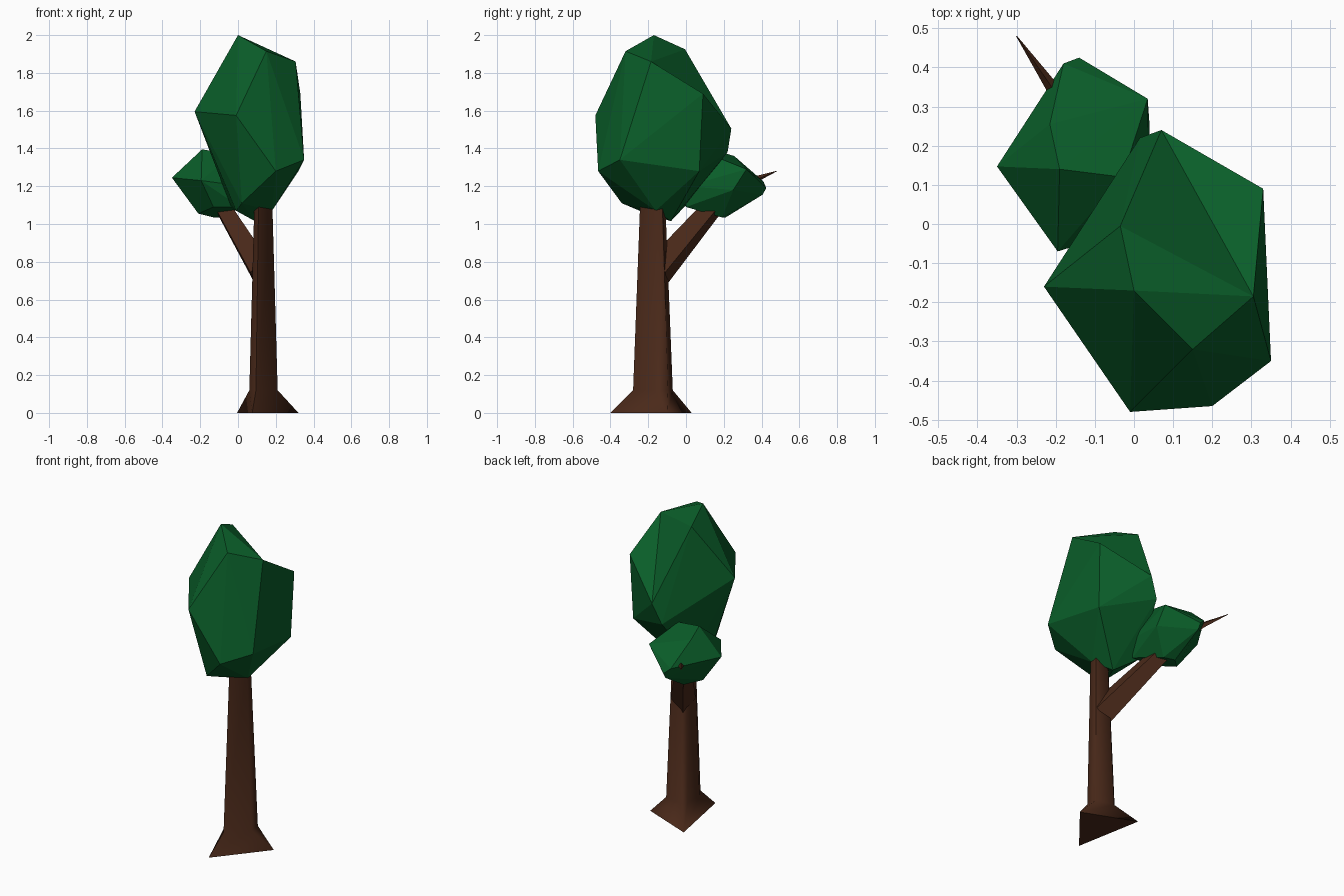
import bpy, bmesh
from math import pi
from mathutils import Vector

if "Cube" in bpy.data.objects:
    bpy.data.objects.remove(bpy.data.objects["Cube"])


def material(name, rgb):
    m = bpy.data.materials.new(name)
    m.diffuse_color = (*rgb, 1)
    m.use_nodes = True
    m.node_tree.nodes["Principled BSDF"].inputs["Base Color"].default_value = m.diffuse_color
    return m


bark = material("bark", (0.068, 0.022, 0.010))
leaf = material("leaf", (0.003, 0.11, 0.022))


def finish(name, bm, mat, smooth=False):
    bmesh.ops.recalc_face_normals(bm, faces=bm.faces)
    me = bpy.data.meshes.new(name)
    bm.to_mesh(me)
    bm.free()
    me.materials.append(mat)
    ob = bpy.data.objects.new(name, me)
    bpy.context.collection.objects.link(ob)
    if smooth:
        bpy.ops.object.select_all(action='DESELECT')
        ob.select_set(True)
        bpy.context.view_layer.objects.active = ob
        bpy.ops.object.shade_smooth_by_angle(angle=pi / 2.6)


def hull(name, points, mat, flip=None):
    """Faceted blob; flip = pair of point numbers whose edge is turned into a crease."""
    bm = bmesh.new()
    vs = [bm.verts.new(p) for p in points]
    bmesh.ops.convex_hull(bm, input=vs)
    if flip:
        e = bm.edges.get([vs[i] for i in flip])
        if e:
            bmesh.ops.rotate_edges(bm, edges=[e])
    bmesh.ops.delete(bm, geom=[v for v in bm.verts if not v.link_faces], context='VERTS')
    finish(name, bm, mat)


def loft(name, rings, mat, smooth):
    bm = bmesh.new()
    loops = [[bm.verts.new(p) for p in r] for r in rings]
    n = len(loops[0])
    for a, b in zip(loops, loops[1:]):
        for i in range(n):
            j = (i + 1) % n
            bm.faces.new((a[i], a[j], b[j], b[i]))
    bm.faces.new(loops[0])
    bm.faces.new(loops[-1])
    bmesh.ops.remove_doubles(bm, verts=bm.verts, dist=1e-4)
    finish(name, bm, mat, smooth)


# Trunk: blunt triangle in section, each blunt corner running into one root
foot = [(0.075, -0.40), (0.32, -0.10), (-0.005, 0.03)]
collar = [(0.06, -0.22), (0.095, -0.28), (0.21, -0.165), (0.205, -0.095),
          (0.09, -0.07), (0.06, -0.10)]
loft("trunk", [
    [(*foot[i // 2], 0) for i in range(6)],
    [(x, y, 0.12) for x, y in collar],
    [(x * 0.63 + 0.049, y * 0.63 - 0.066, 1.12) for x, y in collar]], bark, True)

# Side branch: four-sided, tapering to a spike beyond the leaves
path = [((0.125, -0.15, 0.745), 0.09), ((-0.08, 0.14, 1.085), 0.06),
        ((-0.21, 0.35, 1.23), 0.02), ((-0.30, 0.48, 1.28), 0.0015)]
axis = (Vector(path[-1][0]) - Vector(path[0][0])).normalized()
side = axis.cross(Vector((0, 0, 1))).normalized()
up = side.cross(axis)
rings = []
for c, r in path:
    c = Vector(c)
    rings.append([c + side * r * 0.8, c + up * r, c - side * r * 0.8, c - up * r])
loft("branch", rings, bark, False)

# Large faceted crown
hull("main_crown", [
    (0, -0.17, 2.0), (-0.035, -0.005, 1.925), (0.15, -0.32, 1.915), (0.305, -0.185, 1.86),
    (0.33, 0.09, 1.69), (-0.23, -0.16, 1.595), (-0.01, -0.48, 1.575), (0.07, 0.24, 1.505),
    (0.015, 0.22, 1.38), (0.35, -0.35, 1.34), (0.20, -0.465, 1.28), (0.32, 0.07, 1.28),
    (0.02, -0.34, 1.11), (-0.04, 0, 1.10), (0.18, -0.16, 1.07), (0.09, -0.08, 1.015),
    (-0.01, -0.245, 1.07)], leaf, flip=(1, 4))

# Small faceted crown on the branch
hull("small_crown", [
    (-0.19, 0.14, 1.395), (-0.215, 0.255, 1.36), (-0.03, 0.12, 1.37), (0.035, 0.32, 1.29),
    (-0.35, 0.147, 1.245), (-0.195, -0.07, 1.23), (-0.18, 0.41, 1.225), (-0.14, 0.425, 1.19),
    (-0.14, 0.405, 1.155), (0.04, 0.25, 1.18), (0.03, 0.0, 1.2), (0.01, 0.0, 1.09),
    (-0.13, 0, 1.09), (-0.21, 0.13, 1.055), (-0.13, 0.21, 1.035), (-0.06, 0.19, 1.035)], leaf)
